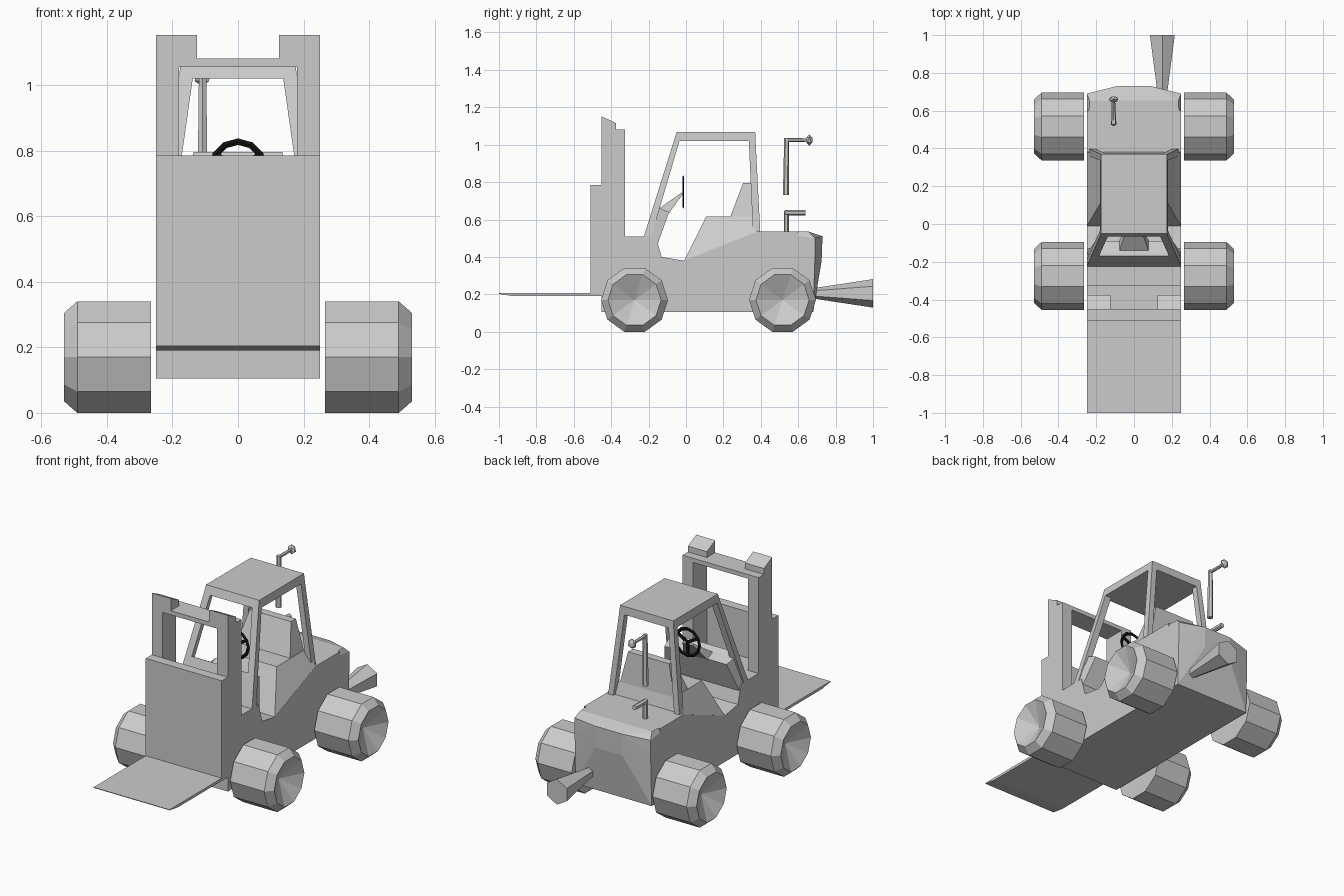
import bpy, bmesh, math
from mathutils import Vector, Matrix

if "Cube" in bpy.data.objects:
    bpy.data.objects.remove(bpy.data.objects["Cube"])


def make_material(name, value):
    m = bpy.data.materials.new(name)
    m.diffuse_color = (value, value, value, 1)
    m.use_nodes = True
    m.node_tree.nodes["Principled BSDF"].inputs["Base Color"].default_value = m.diffuse_color
    return m


GREY = make_material("body grey", 0.6)
BLACK = make_material("steering black", 0.006)


def finish(name, bm, mat=GREY):
    bmesh.ops.recalc_face_normals(bm, faces=bm.faces)
    mesh = bpy.data.meshes.new(name)
    bm.to_mesh(mesh)
    bm.free()
    mesh.materials.append(mat)
    ob = bpy.data.objects.new(name, mesh)
    bpy.context.collection.objects.link(ob)
    return ob


def loft(name, rings, mat=GREY):
    """Skin equal-length rings of points and cap both ends."""
    bm = bmesh.new()
    loops = [[bm.verts.new(p) for p in r] for r in rings]
    for a, b in zip(loops, loops[1:]):
        for i in range(len(a)):
            j = (i + 1) % len(a)
            bm.faces.new((a[i], a[j], b[j], b[i]))
    bm.faces.new(loops[0][::-1])
    bm.faces.new(loops[-1])
    return finish(name, bm, mat)


def prism(name, profile):
    """Side profile of (y, z, half width), mirrored in x."""
    return loft(name, [[(s * h, y, z) for y, z, h in profile] for s in (-1, 1)])


def box(name, x, y, z):
    return loft(name, [[(x[0], y[0], h), (x[1], y[0], h), (x[1], y[1], h), (x[0], y[1], h)]
                       for h in z])


def tube(name, a, b, ra, rb, n=6):
    """Tapered polygonal rod from a to b."""
    a, b = Vector(a), Vector(b)
    d = (b - a).normalized()
    u = d.cross(Vector((1, 0, 0))).normalized()
    v = d.cross(u)
    ring = lambda c, r: [c + r * (math.cos(t) * u + math.sin(t) * v)
                         for t in [2 * math.pi * i / n for i in range(n)]]
    return loft(name, [ring(a, ra), ring(b, rb)])


# main chassis with the dipped cab floor
W = 0.25
prism("chassis", [(y, z, W) for y, z in
      [(-.325, .105), (-.325, .51), (-.225, .51), (-.165, .51), (-.15, .47),
       (-.13, .40), (-.01, .38), (.38, .535), (.6, .535), (.6, .105)]])

# rounded rear counterweight
bm = bmesh.new()
for s in (-1, 1):
    for x, y, z in [(.25, .55, .105), (.25, .55, .52), (.24, .55, .535), (.235, .655, .535),
                    (.25, .69, .50), (.09, .73, .51), (.25, .69, .42), (.09, .725, .38),
                    (.25, .68, .2), (.25, .68, .105)]:
        bm.verts.new((s * x, y, z))
bmesh.ops.convex_hull(bm, input=bm.verts)
finish("counterweight", bm)

# dashboard and steering column
prism("dashboard", [(-.225, .51, .25), (-.17, .685, .225), (-.15, .665, .215),
                    (-.09, .64, .205), (-.155, .46, .249)])
loft("steering_column", [
    [(-.08, -.15, .655), (.08, -.15, .655), (.08, -.09, .635), (-.08, -.09, .635)],
    [(-.035, -.022, .745), (.035, -.022, .745), (.035, -.018, .735), (-.035, -.018, .735)]])

# seat with sloping sides
prism("seat_base", [(-.01, .38, .249), (.107, .615, .18), (.24, .615, .18),
                    (.36, .615, .18), (.38, .535, .249)])
prism("seat_back", [(.235, .61, .178), (.305, .795, .135), (.352, .795, .135),
                    (.365, .61, .178)])

# cab roof and pillars
loft("roof", [
    [(-.18, -.065, 1.02), (.18, -.065, 1.02), (.18, .372, 1.02), (-.18, .372, 1.02)],
    [(-.175, -.05, 1.068), (.175, -.05, 1.068), (.175, .37, 1.068), (-.175, .37, 1.068)]])
for s, side in ((-1, "left"), (1, "right")):
    loft("front_pillar_" + side, [
        [(s * .25, -.225, .51), (s * .21, -.225, .51), (s * .21, -.185, .51), (s * .25, -.185, .51)],
        [(s * .18, -.065, 1.02), (s * .138, -.065, 1.02), (s * .138, -.035, 1.02), (s * .18, -.035, 1.02)]])
    loft("rear_pillar_" + side, [
        [(s * .235, .358, .53), (s * .20, .358, .53), (s * .20, .397, .53), (s * .235, .397, .53)],
        [(s * .18, .336, 1.02), (s * .145, .336, 1.02), (s * .145, .372, 1.02), (s * .18, .372, 1.02)]])

# lifting mast, carriage plate and fork
box("mast_base", (-W, W), (-.453, -.325), (.105, .51))
box("mast_top_beam", (-.18, .18), (-.453, -.325), (1.055, 1.08))
for s, side in ((-1, "left"), (1, "right")):
    box("mast_post_" + side, sorted((s * .18, s * W)), (-.453, -.325), (.51, 1.08))
    loft("mast_block_" + side, [
        [(s * x, -.453, 1.08), (s * x, -.453, 1.153), (s * x, -.375, 1.115), (s * x, -.375, 1.08)]
        for x in (.125, W)])
box("carriage_plate", (-W, W), (-.51, -.453), (.19, .785))
prism("fork_plate", [(-.51, .19, W), (-.51, .206, W), (-1, .206, W), (-1, .202, W), (-.92, .19, W)])


# ten-sided tyres with a dished outer face
def wheel(name, side, y):
    n, z = 10, .17
    bm = bmesh.new()
    loops = []
    for x, r in ((.266, .179), (.49, .179), (.53, .142)):
        loops.append([bm.verts.new((side * x, y + r * math.cos(2 * math.pi * i / n),
                                    z + r * math.sin(2 * math.pi * i / n))) for i in range(n)])
    hub = bm.verts.new((side * .46, y, z))
    bm.faces.new(loops[0])
    for i in range(n):
        j = (i + 1) % n
        for a, b in zip(loops, loops[1:]):
            bm.faces.new((a[i], a[j], b[j], b[i]))
        bm.faces.new((loops[2][i], loops[2][j], hub))
    finish(name, bm)


for s, side in ((-1, "left"), (1, "right")):
    wheel("front_wheel_" + side, s, -.275)
    wheel("rear_wheel_" + side, s, .516)

# steering wheel: thin rim and three spokes
C = Vector((0, -.015, .748))
bpy.ops.mesh.primitive_torus_add(location=C, rotation=(math.pi / 2, 0, 0), major_segments=12,
                                 minor_segments=4, major_radius=.079, minor_radius=.01)
rim = bpy.context.object
rim.name = "steering_rim"
rim.scale.z = .5
rim.data.materials.append(BLACK)
bm = bmesh.new()
for angle in (0, 120, 240):
    bmesh.ops.create_cube(bm, size=1, matrix=Matrix.Translation(C)
                          @ Matrix.Rotation(math.radians(angle), 4, 'Y')
                          @ Matrix.Translation((0, 0, -.038))
                          @ Matrix.Diagonal((.018, .006, .08, 1)))
finish("steering_spokes", bm, BLACK)

# hood post, raised stem with knob, and flared tail pipe
X = -.108
tube("hood_post", (X, .537, .53), (X, .537, .645), .014, .014)
tube("hood_post_arm", (X, .53, .636), (X, .64, .636), .015, .015)
tube("raised_stem", (X, .535, .73), (X, .538, 1.035), .017, .013)
tube("raised_arm", (X, .53, 1.025), (X, .65, 1.025), .011, .009)
bm = bmesh.new()
bmesh.ops.create_icosphere(bm, subdivisions=1, radius=.027,
                           matrix=Matrix.Translation((X, .66, 1.025)) @ Matrix.Diagonal((1, .7, 1.1, 1)))
finish("stem_knob", bm)
tube("tail_pipe", (.15, .67, .205), (.15, 1, .205), .026, .076)
